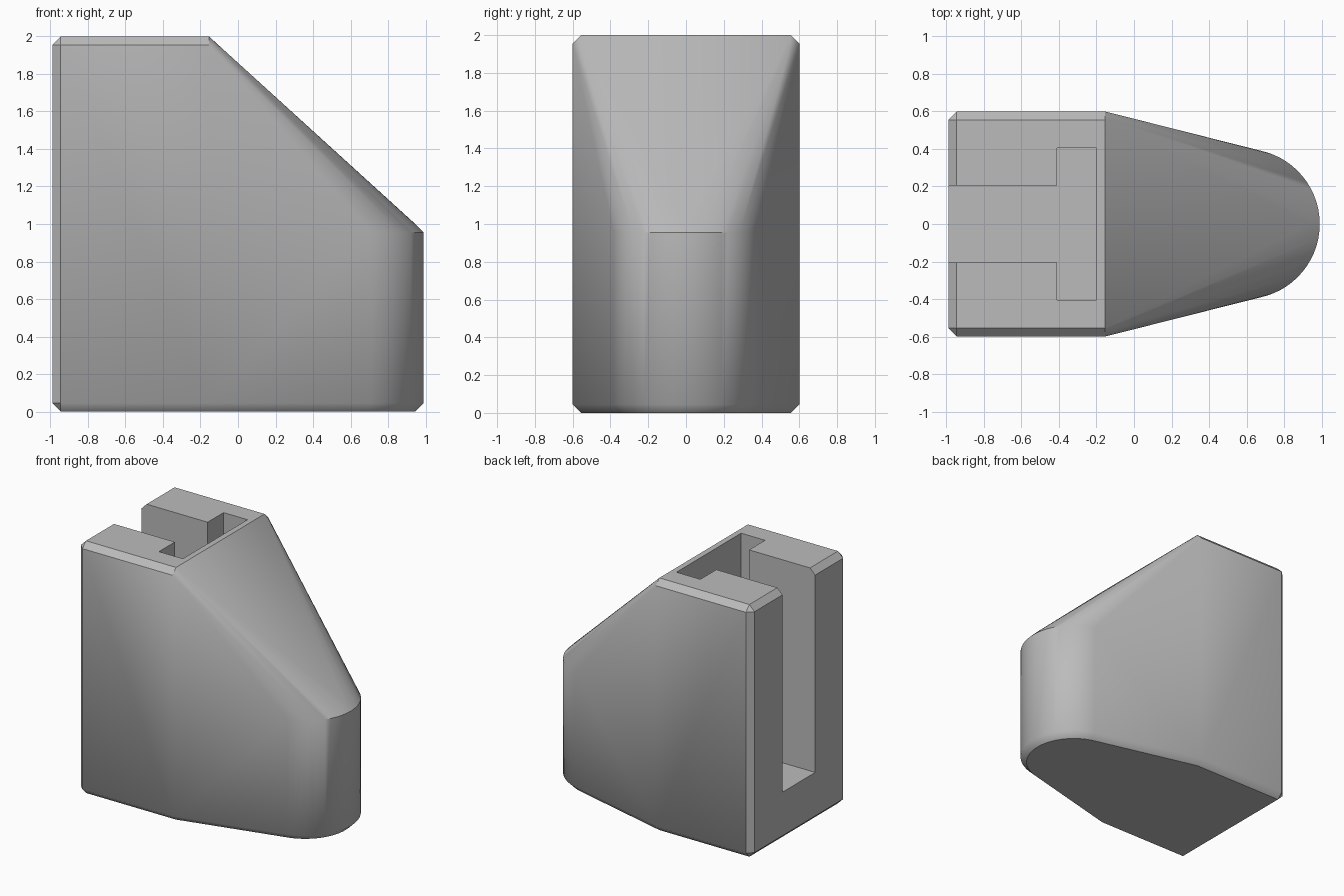
import bpy, bmesh
from math import sin, cos, pi, radians

cube = bpy.data.objects.get("Cube")
if cube:
    bpy.data.objects.remove(cube)

grey = bpy.data.materials.new("plain grey")
grey.use_nodes = True
colour = (0.5, 0.5, 0.5, 1)
grey.diffuse_color = colour
grey.node_tree.nodes["Principled BSDF"].inputs["Base Color"].default_value = colour

CH = 0.045  # chamfer width


def add_object(name, bm):
    mesh = bpy.data.meshes.new(name)
    bmesh.ops.recalc_face_normals(bm, faces=bm.faces)
    bm.to_mesh(mesh)
    bm.free()
    mesh.materials.append(grey)
    obj = bpy.data.objects.new(name, mesh)
    bpy.context.collection.objects.link(obj)
    return obj


# Points of the tall chamfered block at the back
points = []
centre, half = (-0.55, 0, 1), (0.44, 0.6, 1)
for axis in range(3):
    for sx in (-1, 1):
        for sy in (-1, 1):
            for sz in (-1, 1):
                sign = (sx, sy, sz)
                points.append([centre[i] + sign[i] * (half[i] - (0 if i == axis else CH))
                               for i in range(3)])

# Points of the low round nose with chamfered rims
SEGS = 64
for z, r in ((0, 0.4 - CH), (CH, 0.4), (1 - CH, 0.4), (1, 0.4 - CH)):
    for k in range(SEGS):
        a = 2 * pi * k / SEGS
        points.append((0.59 + r * cos(a), r * sin(a), z))

# Body: the hull stretched over block and nose
bm = bmesh.new()
for p in points:
    bm.verts.new(p)
hull = bmesh.ops.convex_hull(bm, input=bm.verts)
unused = {v for v in hull["geom_interior"] + hull["geom_unused"]
          if isinstance(v, bmesh.types.BMVert)}
unused |= {v for v in bm.verts if not v.link_faces}
bmesh.ops.delete(bm, geom=list(unused), context="VERTS")
bmesh.ops.dissolve_limit(bm, angle_limit=radians(0.3), verts=bm.verts, edges=bm.edges)
body = add_object("body", bm)

# T-shaped slot, open at the back and the top
side = [(-1.3, 0.205), (-0.41, 0.205), (-0.41, 0.405), (-0.2, 0.405)]
outline = side + [(x, -y) for x, y in reversed(side)]
bm = bmesh.new()
face = bm.faces.new([bm.verts.new((x, y, 0.39)) for x, y in outline])
top = bmesh.ops.extrude_face_region(bm, geom=[face])
bmesh.ops.translate(bm, vec=(0, 0, 2),
                    verts=[v for v in top["geom"] if isinstance(v, bmesh.types.BMVert)])
cutter = add_object("slot_cutter", bm)
cutter.hide_render = True

cut = body.modifiers.new("slot", "BOOLEAN")
cut.operation = "DIFFERENCE"
cut.solver = "EXACT"
cut.object = cutter
bpy.ops.object.select_all(action="DESELECT")
bpy.context.view_layer.objects.active = body
body.select_set(True)
bpy.ops.object.modifier_apply(modifier=cut.name)
bpy.data.objects.remove(cutter)

# Smooth the curved walls, and blend them into the bottom chamfer
bpy.ops.object.shade_smooth_by_angle(angle=radians(35))
verts = body.data.vertices
for e in body.data.edges:
    ends = [verts[i].co for i in e.vertices]
    if all(abs(v.z - CH) < 0.005 and v.x > -0.97 for v in ends):
        e.use_edge_sharp = False
